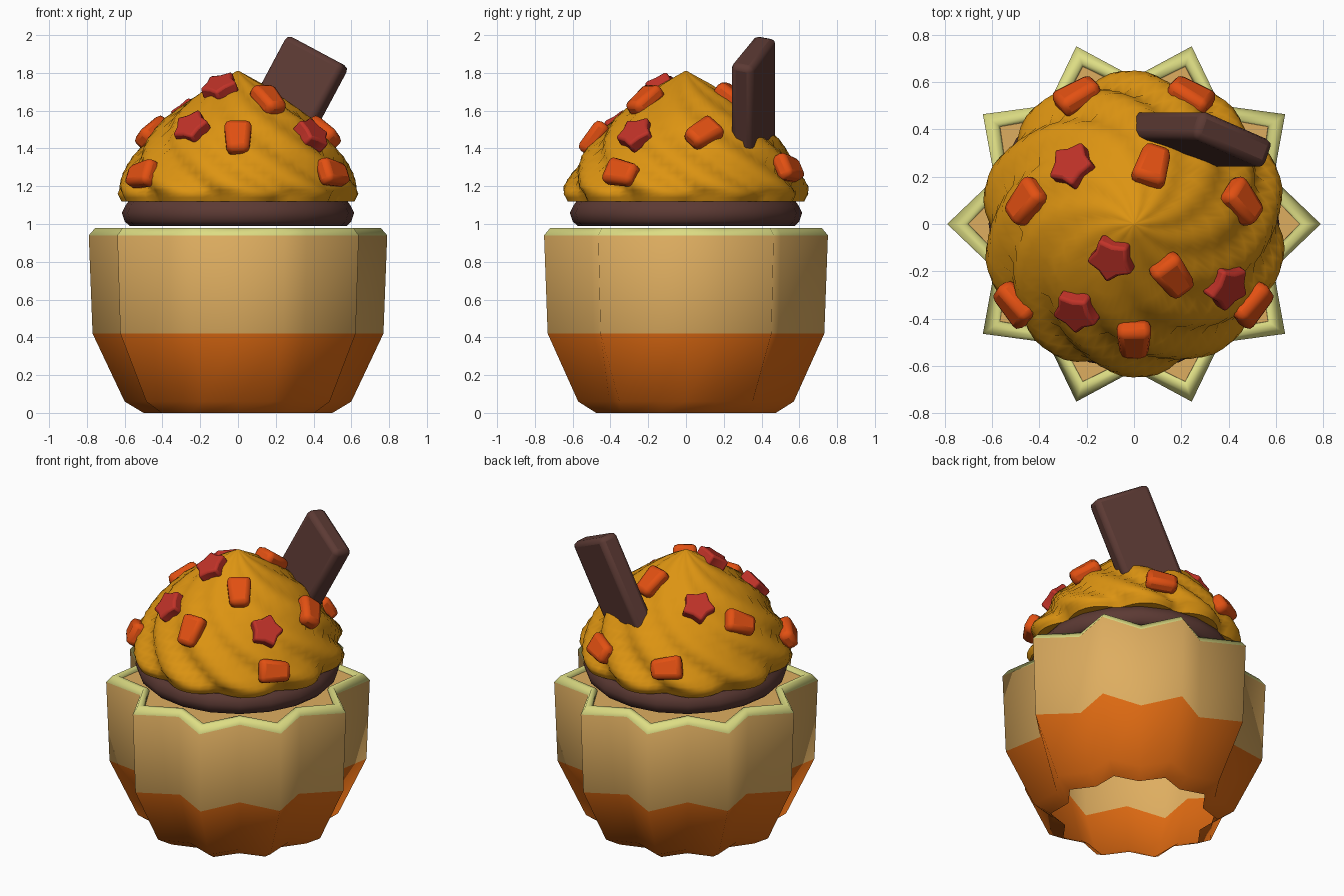
import bpy, bmesh, math
from mathutils import Vector, Matrix

if "Cube" in bpy.data.objects:
    bpy.data.objects.remove(bpy.data.objects["Cube"])


def material(name, rgb):
    m = bpy.data.materials.new(name)
    m.diffuse_color = (*rgb, 1)
    m.use_nodes = True
    m.node_tree.nodes["Principled BSDF"].inputs["Base Color"].default_value = m.diffuse_color
    return m


TAN = material("tan", (0.73, 0.42, 0.117))
ORANGE = material("wrapper orange", (0.73, 0.144, 0.006))
RIM = material("pale rim", (0.72, 0.72, 0.23))
CREAM = material("caramel cream", (0.72, 0.296, 0.006))
CHOC = material("chocolate", (0.107, 0.042, 0.034))
CANDY = material("candy orange", (0.76, 0.08, 0.006))
RED = material("candy red", (0.527, 0.032, 0.021))


def make(name, bm, mats, smooth=True, sharp=None, bevel=0, segs=2):
    bmesh.ops.recalc_face_normals(bm, faces=bm.faces)
    me = bpy.data.meshes.new(name)
    bm.to_mesh(me)
    bm.free()
    for m in mats:
        me.materials.append(m)
    for p in me.polygons:
        p.use_smooth = smooth
    if sharp:
        me.set_sharp_from_angle(angle=math.radians(sharp))
    ob = bpy.data.objects.new(name, me)
    bpy.context.collection.objects.link(ob)
    if bevel:
        b = ob.modifiers.new("bevel", 'BEVEL')
        b.width, b.segments, b.limit_method = bevel, segs, 'ANGLE'
    return ob


def loft(rings, mat_of=lambda i: 0, cap_start=False, cap_end=False):
    """Skin a list of equal-length closed rings of points."""
    bm = bmesh.new()
    vs = [[bm.verts.new(p) for p in r] for r in rings]
    n = len(vs[0])
    for i in range(len(vs) - 1):
        for j in range(n):
            k = (j + 1) % n
            f = bm.faces.new((vs[i][j], vs[i][k], vs[i + 1][k], vs[i + 1][j]))
            f.material_index = mat_of(i)
    if cap_start:
        bm.faces.new(vs[0][::-1])
    if cap_end:
        bm.faces.new(vs[-1])
    return bm


def star(tip, valley, z, points=10):
    return [((tip, valley)[j % 2] * math.cos(j * math.pi / points),
             (tip, valley)[j % 2] * math.sin(j * math.pi / points), z)
            for j in range(points * 2)]


# Star-shaped cup, open underneath: orange base, tan wall, pale rim
cup = [(.50, .425, 0), (.60, .50, .06), (.77, .605, .42), (.79, .62, .94),
       (.755, .60, .98), (.715, .572, .98), (.70, .56, .96)]
make("cup", loft([star(*c) for c in cup], lambda i: (0, 0, 1, 2, 2, 2)[i]),
     [ORANGE, TAN, RIM])
make("cup_filling", loft([star(.705, .565, .958), star(.70, .56, .962)],
                         cap_start=True, cap_end=True), [TAN], smooth=False)


def circle(r, z, n=20):
    return [(r * math.cos(2 * math.pi * j / n), r * math.sin(2 * math.pi * j / n), z)
            for j in range(n)]


# Chocolate disc under the cream
disc = [(.575, .99), (.60, 1.015), (.615, 1.06), (.595, 1.10), (.58, 1.12)]
make("chocolate_disc", loft([circle(*d) for d in disc], cap_start=True, cap_end=True),
     [CHOC], sharp=50)

# Twisted cream swirl with ten lobes
PROFILE = [(.61, 1.12), (.63, 1.16), (.63, 1.20), (.595, 1.27), (.545, 1.36), (.48, 1.45),
           (.38, 1.56), (.25, 1.66), (.13, 1.74), (.005, 1.81)]


def cream_ring(r, z, n=80):
    twist = math.radians(23 - 150 * max(0, z - 1.16))
    pts = []
    for j in range(n):
        a = 2 * math.pi * j / n
        lobe = abs(math.cos(5 * (a - twist)))
        rr = r * (1 + .11 * (lobe - .72))
        pts.append((rr * math.cos(a), rr * math.sin(a), z))
    return pts


rings = []
for (r0, z0), (r1, z1) in zip(PROFILE, PROFILE[1:]):
    for t in (0, .5):
        rings.append(cream_ring(r0 + (r1 - r0) * t, z0 + (z1 - z0) * t))
rings.append(cream_ring(*PROFILE[-1]))
make("cream_swirl", loft(rings, cap_start=True, cap_end=True), [CREAM], sharp=55)


def box(w, d, h, taper=1.0):
    """Box along x, y, z; the +x end is narrowed in y by taper."""
    bm = bmesh.new()
    bmesh.ops.create_cube(bm, size=1)
    for v in bm.verts:
        k = taper if v.co.x > 0 else 1
        v.co = Vector((v.co.x * w, v.co.y * d * k, v.co.z * h))
    return bm


def frame(x, y, z, origin):
    m = Matrix((x, y, z)).transposed().to_4x4()
    m.translation = origin
    return m


# Chocolate bar leaning out of the cream
up = Vector((.47, 0, .88)).normalized()
side = Vector((.795, -.36, -.487))
side = (side - up * side.dot(up)).normalized()
top = Vector((.425, .358, 1.915))
bar = make("chocolate_bar", box(.37, .125, .72), [CHOC], sharp=50, bevel=.03)
bar.matrix_world = frame(side, up.cross(side), up, top - up * .36)


def on_cream(x, y, spin):
    """Placement on the cream: local x points downhill, z points outward."""
    r = math.hypot(x, y)
    for (r0, z0), (r1, z1) in zip(PROFILE[2:], PROFILE[3:]):
        if r1 <= r <= r0:
            break
    z = z0 + (z1 - z0) * (r - r0) / (r1 - r0)
    rad = Vector((x / r, y / r, 0))
    down = (rad * (r0 - r1) + Vector((0, 0, z0 - z1))).normalized()
    tang = Vector((-rad.y, rad.x, 0))
    normal = down.cross(tang)
    return frame(down, tang, normal, Vector((x, y, z)) + normal * .01) @ \
        Matrix.Rotation(math.radians(spin), 4, 'Z')


# Orange candy chunks
chunks = [(-.235, .535, -80), (.235, .535, 80), (.075, .24, 0), (-.45, .09, 55),
          (.45, .09, -55), (.16, -.215, 0), (0, -.48, 0), (.495, -.335, 80), (-.5, -.335, -80)]
for i, (x, y, s) in enumerate(chunks):
    ob = make(f"candy_chunk_{i + 1}", box(.19, .15, .09, .78), [CANDY], sharp=50, bevel=.03)
    ob.matrix_world = on_cream(x, y, s)

# Red star candies
for i, (x, y, s) in enumerate([(-.255, .24, 0), (-.09, -.14, 20), (-.24, -.36, 30),
                               (.385, -.26, 10)]):
    bm = loft([star(.107, .075, -.04, 5), star(.107, .075, .035, 5)],
              cap_start=True, cap_end=True)
    ob = make(f"star_candy_{i + 1}", bm, [RED], sharp=50, bevel=.014)
    ob.matrix_world = on_cream(x, y, s)
